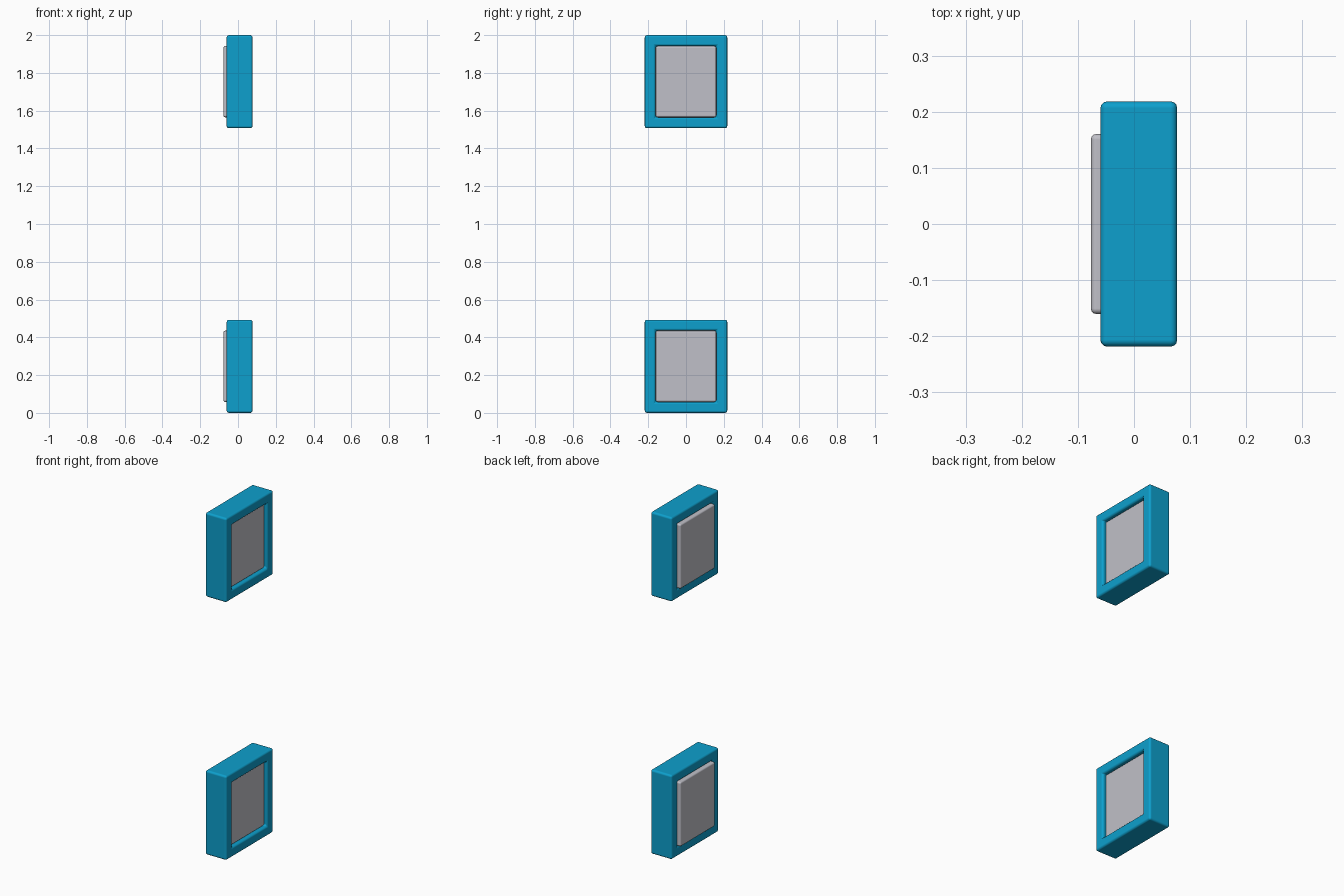
import bpy
import bmesh

default_cube = bpy.data.objects.get("Cube")
if default_cube:
    bpy.data.objects.remove(default_cube, do_unlink=True)

HEIGHT, HALF_WIDTH, BORDER = 0.493, 0.2185, 0.058
X_LOW, X_HIGH, STEP = -0.06, 0.077, 0.017


def make_material(name, color):
    mat = bpy.data.materials.new(name)
    mat.use_nodes = True
    mat.diffuse_color = color
    mat.node_tree.nodes["Principled BSDF"].inputs["Base Color"].default_value = color
    return mat


def finish(name, bm, mat, z, radius):
    """Turn the mesh into an object with softly rounded edges."""
    bmesh.ops.recalc_face_normals(bm, faces=bm.faces)
    for face in bm.faces:
        face.smooth = True
    mesh = bpy.data.meshes.new(name)
    bm.to_mesh(mesh)
    bm.free()
    mesh.materials.append(mat)
    obj = bpy.data.objects.new(name, mesh)
    obj.location.z = z
    bpy.context.collection.objects.link(obj)
    bevel = obj.modifiers.new("rounded_edges", 'BEVEL')
    bevel.width = radius
    bevel.segments = 3
    bevel.limit_method = 'ANGLE'
    bevel.harden_normals = True
    return obj


def rectangle(bm, x, hy, hz):
    return [bm.verts.new((x, y * hy, z * hz))
            for y, z in ((-1, -1), (1, -1), (1, 1), (-1, 1))]


def bridge(bm, a, b):
    for i in range(4):
        j = (i + 1) % 4
        bm.faces.new((a[i], a[j], b[j], b[i]))


def make_frame(name, mat, z):
    # Rectangular ring, open right through along x
    bm = bmesh.new()
    hy, hz = HALF_WIDTH, HEIGHT / 2
    loops = [rectangle(bm, X_LOW, hy, hz), rectangle(bm, X_HIGH, hy, hz),
             rectangle(bm, X_HIGH, hy - BORDER, hz - BORDER),
             rectangle(bm, X_LOW, hy - BORDER, hz - BORDER)]
    for i in range(4):
        bridge(bm, loops[i], loops[(i + 1) % 4])
    return finish(name, bm, mat, z, 0.012)


def make_panel(name, mat, z):
    # Slab filling the opening, shifted so it is recessed on +x and proud on -x
    bm = bmesh.new()
    hy, hz = HALF_WIDTH - BORDER, HEIGHT / 2 - BORDER
    a = rectangle(bm, X_LOW - STEP, hy, hz)
    b = rectangle(bm, X_HIGH - STEP, hy, hz)
    bridge(bm, a, b)
    bm.faces.new(a)
    bm.faces.new(b)
    return finish(name, bm, mat, z, 0.01)


blue = make_material("bright_blue", (0.004, 0.35, 0.61, 1))
grey = make_material("light_grey", (0.53, 0.53, 0.58, 1))

# Two identical framed panels, one at the bottom and one at the top
for label, z in (("lower", HEIGHT / 2), ("upper", 2 - HEIGHT / 2)):
    make_frame(label + "_frame", blue, z)
    make_panel(label + "_panel", grey, z)
